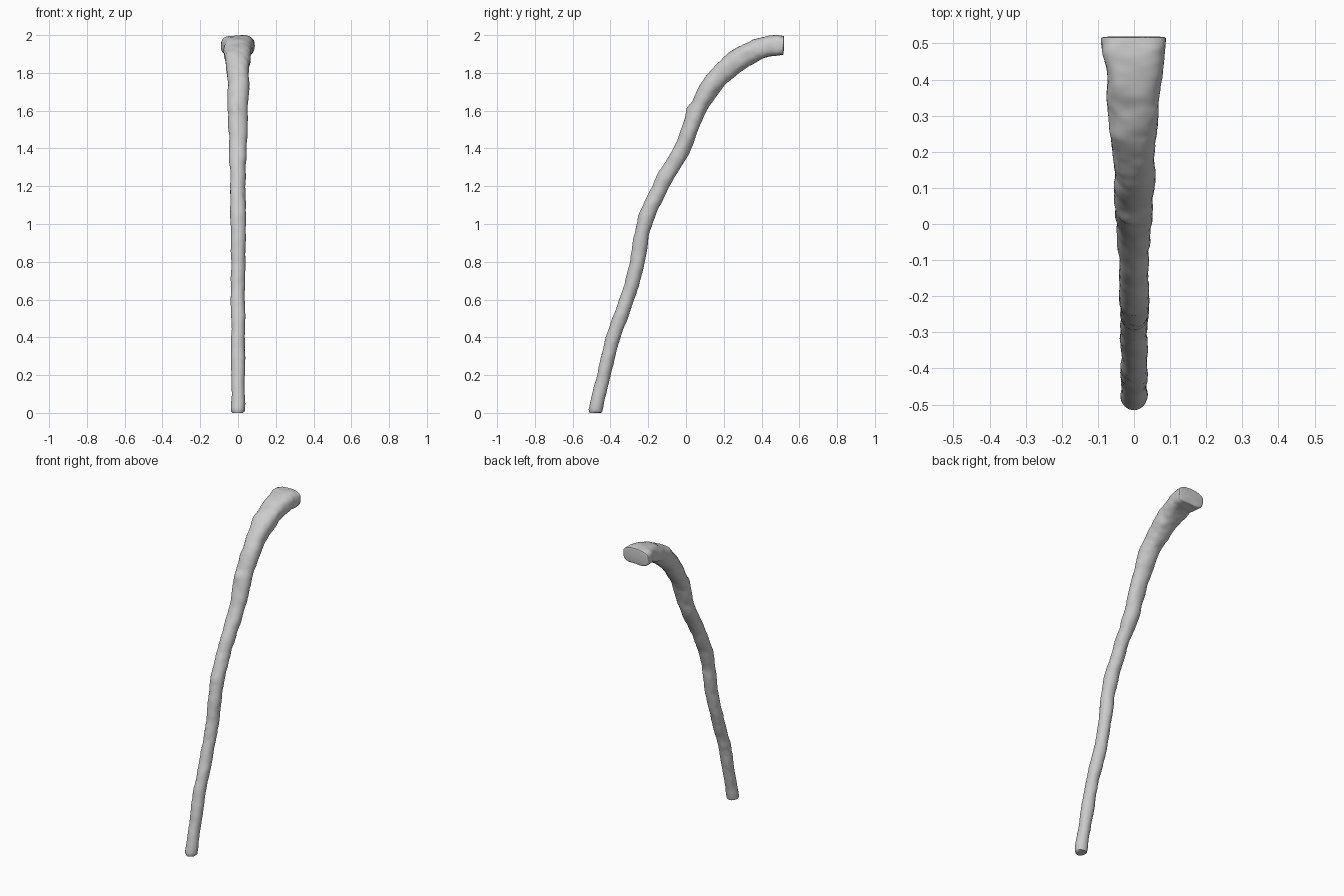
import bpy, bmesh, math
from mathutils import Vector, noise

if "Cube" in bpy.data.objects:
    bpy.data.objects.remove(bpy.data.objects["Cube"])

# Stations along the stick: y, z, half thickness (side view), half width (x)
STATIONS = [
    (-.484, -.01, .036, .035), (-.435, .20, .035, .036), (-.385, .40, .037, .036),
    (-.312, .60, .037, .037), (-.262, .78, .038, .038), (-.222, 1.0, .041, .040),
    (-.135, 1.20, .041, .040), (-.020, 1.40, .043, .046), (.055, 1.59, .045, .052),
    (.120, 1.71, .052, .055), (.205, 1.81, .056, .059), (.300, 1.883, .057, .068),
    (.400, 1.931, .056, .076), (.475, 1.944, .055, .086), (.518, 1.944, .052, .087),
]
SIDES, STEPS = 32, 14


def catmull(i, t):
    n = len(STATIONS) - 1
    a, b, c, d = (STATIONS[min(max(k, 0), n)] for k in (i - 1, i, i + 1, i + 2))
    return [.5 * (2*q + (r - p)*t + (2*p - 5*q + 4*r - s)*t*t + (3*q - p - 3*r + s)*t**3)
            for p, q, r, s in zip(a, b, c, d)]


def spow(v, e):
    return math.copysign(abs(v) ** e, v)


# Sample the curve
samples = [catmull(i, j / STEPS) for i in range(len(STATIONS) - 1) for j in range(STEPS)]
samples.append(list(STATIONS[-1]))
last = len(samples) - 1

bm = bmesh.new()


def add_ring(i, shrink=0.0):
    y, z, th, wd = samples[i]
    p, q = samples[max(i - 1, 0)], samples[min(i + 1, last)]
    tan = Vector((0, q[0] - p[0], q[1] - p[1])).normalized()
    nor = Vector((0, -tan.z, tan.y))          # towards the outer side of the bend
    f = i / last
    e = 1 - .35 * max(0, (f - .6) / .4)       # the head becomes squarer
    ring = []
    for s in range(SIDES):
        a = 2 * math.pi * s / SIDES
        u, v = spow(math.cos(a), e), spow(math.sin(a), e)
        co = Vector((u * (wd - shrink), y, z)) + nor * v * (th - shrink)
        # Soft, hand-carved lumps
        out = Vector((u, 0, 0)) + nor * v
        amp = .004 + .003 * f
        co += out * (noise.noise(co * 13) * amp + noise.noise(co * 32) * amp * .4)
        # Knots on the outer side
        for centre, size, high in ((Vector((-.015, .012, 1.615)), .028, .012),
                                   (Vector((-.05, .25, 1.90)), .035, .010)):
            co += out * high * math.exp(-((co - centre).length / size) ** 2)
        co.z = min(max(co.z, 0), 2)
        co.y = min(co.y, .52)
        ring.append(bm.verts.new(co))
    return ring


# Loft the rings, with small inset rings rounding both ends
rings = [add_ring(0, .008)] + [add_ring(i) for i in range(2, last - 1)]
rings += [add_ring(last - 1, .002), add_ring(last, .010)]
for r0, r1 in zip(rings, rings[1:]):
    for s in range(SIDES):
        t = (s + 1) % SIDES
        bm.faces.new((r0[s], r0[t], r1[t], r1[s]))

# Flat end caps
for ring in (rings[0], rings[-1]):
    mid = bm.verts.new(sum((v.co for v in ring), Vector()) / SIDES)
    for s in range(SIDES):
        bm.faces.new((ring[s], ring[(s + 1) % SIDES], mid))
bmesh.ops.recalc_face_normals(bm, faces=bm.faces)

mesh = bpy.data.meshes.new("walking_stick")
bm.to_mesh(mesh)
bm.free()
stick = bpy.data.objects.new("walking_stick", mesh)
bpy.context.collection.objects.link(stick)
bpy.context.view_layer.objects.active = stick
stick.select_set(True)
bpy.ops.object.shade_smooth_by_angle(angle=math.radians(50))
